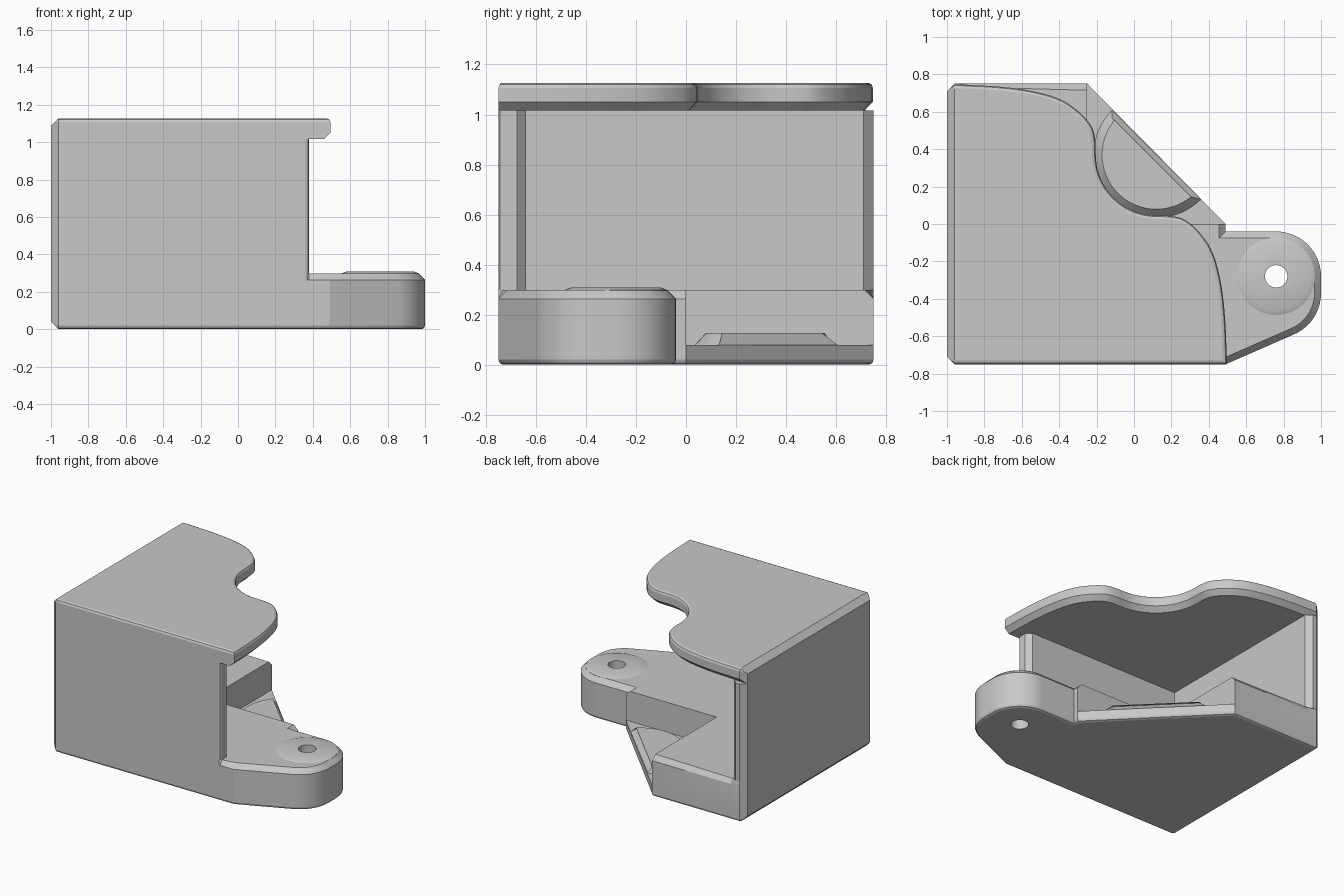
import bpy, bmesh, math
from mathutils import Vector

cube = bpy.data.objects.get("Cube")
if cube:
    bpy.data.objects.remove(cube, do_unlink=True)

grey = bpy.data.materials.new("plain grey")
grey.use_nodes = True
COLOUR = (0.58, 0.58, 0.58, 1)
grey.diffuse_color = COLOUR
grey.node_tree.nodes["Principled BSDF"].inputs["Base Color"].default_value = COLOUR


def arc(cx, cy, r, start, end, steps):
    angles = [math.radians(start + (end - start) * i / steps) for i in range(steps + 1)]
    return [(cx + r * math.cos(a), cy + r * math.sin(a)) for a in angles]


def tag(points, kind):
    """Label the edge that leaves each point."""
    return [(x, y, kind) for x, y in points]


def inset(outline, amounts):
    """Move each edge inward by the amount for its kind and mitre the corners."""
    n = len(outline)
    pts = [Vector(p[:2]) for p in outline]
    result = []
    for i in range(n):
        a = (pts[i] - pts[i - 1]).normalized()
        b = (pts[(i + 1) % n] - pts[i]).normalized()
        da = amounts.get(outline[i - 1][2], 0)
        db = amounts.get(outline[i][2], 0)
        na, nb = Vector((-a.y, a.x)), Vector((-b.y, b.x))
        cross = a.x * b.y - a.y * b.x
        if abs(cross) < 0.05:
            move = (na + nb).normalized() * (da + db) / 2
        else:
            move = Vector((da * nb.y - db * na.y, db * na.x - da * nb.x)) / cross
        result.append(pts[i] + move)
    return result


def finish(obj):
    bpy.ops.object.select_all(action="DESELECT")
    obj.select_set(True)
    bpy.context.view_layer.objects.active = obj
    bpy.ops.object.shade_smooth_by_angle(angle=math.radians(22.5))


def slab(name, outline, levels):
    """Stack inset copies of an outline at several heights into a solid."""
    bm = bmesh.new()
    rings = [[bm.verts.new((p.x, p.y, z)) for p in inset(outline, amounts)]
             for z, amounts in levels]
    n = len(outline)
    for low, high in zip(rings, rings[1:]):
        for i in range(n):
            j = (i + 1) % n
            bm.faces.new((low[i], low[j], high[j], high[i]))
    bm.faces.new(rings[0][::-1])
    bm.faces.new(rings[-1])
    bmesh.ops.recalc_face_normals(bm, faces=bm.faces)
    mesh = bpy.data.meshes.new(name)
    bm.to_mesh(mesh)
    bm.free()
    mesh.materials.append(grey)
    obj = bpy.data.objects.new(name, mesh)
    bpy.context.collection.objects.link(obj)
    finish(obj)
    return obj


def rim(left, other):
    return {"w": left, "v": other, "f": other, "c": other, "d": other}


FLOOR, BASE, CEILING, TOP = 0.078, 0.298, 1.016, 1.127
PIVOT = (0.76, -0.28)

# Shared outlines: w left wall, v corner chamfer, f front wall, c free edge
left_side = [(-0.96, 0.75, "v"), (-1, 0.71, "w"), (-1, -0.71, "v")]
front_side = [(-0.96, -0.75, "f"), (0.37, -0.75, "f")]
arm = tag([(0.38, -0.75), (0.49, -0.75)]
          + arc(0.76, -0.37, 0.24, -68, 0, 10)
          + arc(*PIVOT, 0.24, 0, 90, 14)
          + [(0.49, -0.04)], "c")

# Floor plate with a rounded lower rim
floor_outline = left_side + front_side + arm + [(0.49, 0, "d"), (-0.25, 0.75, "c")]
floor = slab("floor_plate", floor_outline, [
    (0, rim(0.04, 0.02)), (0.006, rim(0.034, 0.006)), (0.02, rim(0.02, 0)),
    (0.04, {}), (FLOOR, {})])

# Raised base with a triangular notch and chamfered free edges
base_outline = (left_side + front_side + arm
                + [(0.49, 0, "n"), (-0.25, 0, "n"), (-0.25, 0.75, "c"), (-0.89, 0.75, "w")])
base = slab("raised_base", base_outline,
            [(FLOOR, {}), (BASE - 0.035, {}), (BASE, {"c": 0.035})])

# Pivot boss on the arm
boss = slab("pivot_boss", tag(arc(*PIVOT, 0.207, 0, 352.5, 47), "c"),
            [(BASE - 0.005, {}), (BASE, {}), (BASE + 0.01, {"c": 0.026})])

# Bored pivot hole
cutter = slab("hole_cutter", tag(arc(*PIVOT, 0.06, 0, 348.75, 31), "c"),
              [(-0.1, {}), (0.5, {})])
cutter.hide_render = True
for part in (floor, base, boss):
    mod = part.modifiers.new("pivot_hole", "BOOLEAN")
    mod.operation = "DIFFERENCE"
    mod.solver = "EXACT"
    mod.object = cutter
    bpy.context.view_layer.objects.active = part
    bpy.ops.object.modifier_apply(modifier=mod.name)
    finish(part)
bpy.data.objects.remove(cutter, do_unlink=True)

# Low half-round step in the notch
slab("half_round_step", tag(arc(0.12, 0.37, 0.336, 135, 315, 32), "c"),
     [(FLOOR, {}), (0.127, {"c": 0.045})])

# L-shaped side and front wall
wall = [(-1, -0.71), (-0.96, -0.75), (0.36, -0.75), (0.374, -0.744), (0.38, -0.73),
        (0.38, -0.675), (0.345, -0.64), (-0.89, -0.64), (-0.89, 0.71), (-0.93, 0.75),
        (-0.96, 0.75), (-1, 0.71)]
slab("corner_wall", tag(wall, "w"), [(BASE, {}), (CEILING, {})])

# Top plate: wavy free edge, mirrored across the diagonal
half = [(0.495, -0.75), (0.493, -0.6), (0.482, -0.43), (0.46, -0.28), (0.42, -0.14),
        (0.35, -0.04), (0.27, 0.03), (0.19, 0.045)] + arc(0.12, 0.37, 0.325, 270, 225, 5)
wave = half + [(y - 0.25, x + 0.25) for x, y in half[-2::-1]]
for _ in range(2):
    smooth = [wave[0]]
    for (ax, ay), (bx, by) in zip(wave, wave[1:]):
        smooth += [(ax * 0.75 + bx * 0.25, ay * 0.75 + by * 0.25),
                   (ax * 0.25 + bx * 0.75, ay * 0.25 + by * 0.75)]
    wave = smooth + [wave[-1]]
wave = [p for p in wave if p[0] > -0.9]
plate_outline = ([(-0.96, 0.747, "v"), (-1, 0.71, "w"), (-1, -0.71, "v"), (-0.96, -0.75, "f")]
                 + tag(wave, "c"))
slab("top_plate", plate_outline, [
    (CEILING, {"c": 0.035}), (CEILING + 0.035, {}), (TOP - 0.04, {}),
    (TOP - 0.02, rim(0.02, 0)), (TOP - 0.006, rim(0.034, 0.006)), (TOP, rim(0.04, 0.02))])
